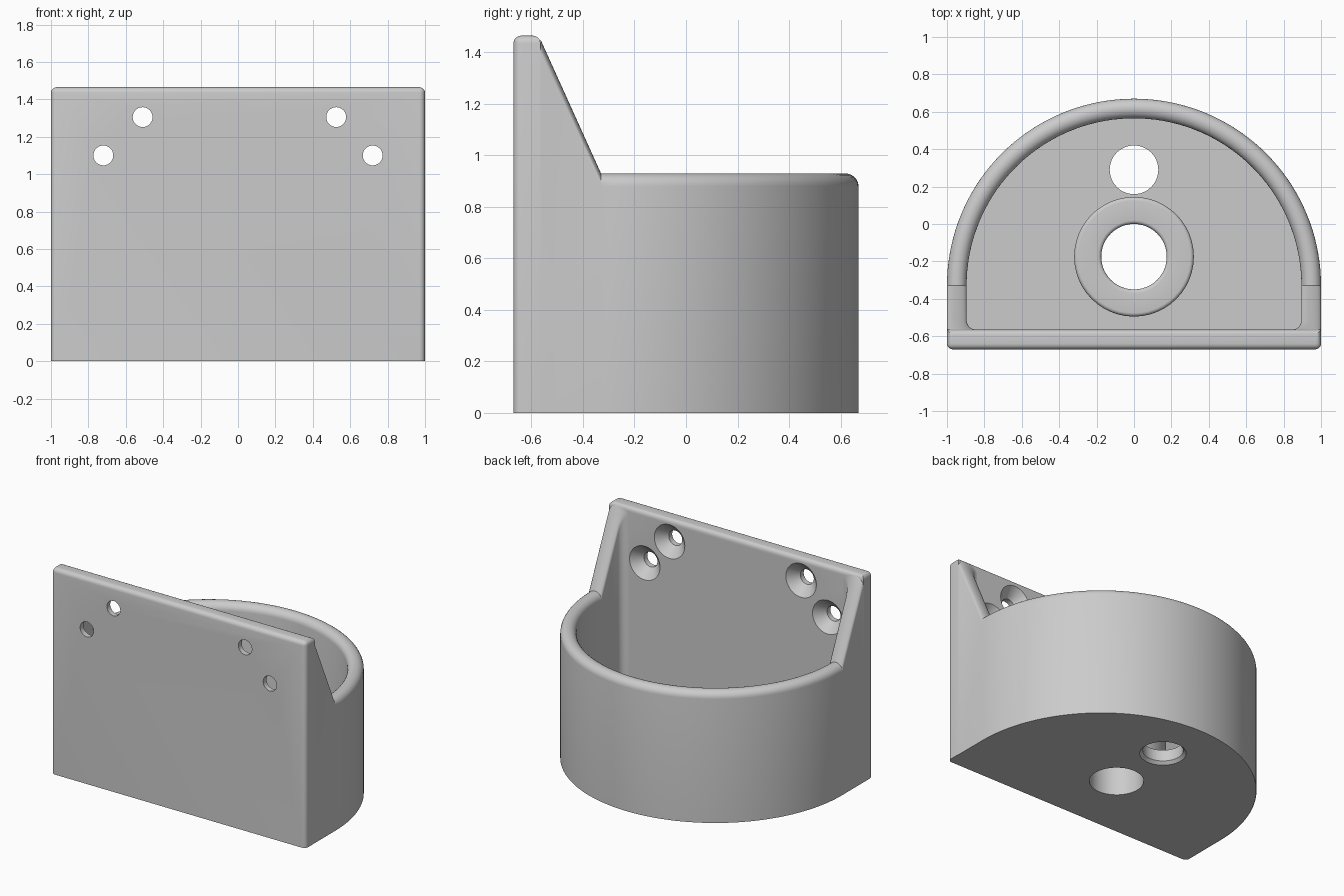
import bpy, bmesh
from math import pi, sin, cos, sqrt, radians
from mathutils import Matrix

cube = bpy.data.objects.get("Cube")
if cube:
    bpy.data.objects.remove(cube, do_unlink=True)

grey = bpy.data.materials.new("plain grey")
grey.use_nodes = True
grey.diffuse_color = (0.6, 0.6, 0.6, 1)
grey.node_tree.nodes["Principled BSDF"].inputs["Base Color"].default_value = (0.6, 0.6, 0.6, 1)

# Main dimensions
FRONT, BACK_OF_PLATE, ARC_Y = -0.67, -0.565, -0.33
RIM, TOP, WALL, FLOOR, BOSS_TOP = 0.93, 1.465, 0.105, 0.1, 0.3
BOSS_Y, BOSS_HOLE = -0.175, 0.175


def make(name, bm):
    bmesh.ops.remove_doubles(bm, verts=bm.verts, dist=1e-5)
    bmesh.ops.recalc_face_normals(bm, faces=bm.faces)
    mesh = bpy.data.meshes.new(name)
    bm.to_mesh(mesh)
    bm.free()
    mesh.materials.append(grey)
    obj = bpy.data.objects.new(name, mesh)
    bpy.context.collection.objects.link(obj)
    return obj


def activate(obj):
    bpy.ops.object.select_all(action='DESELECT')
    obj.select_set(True)
    bpy.context.view_layer.objects.active = obj


def smooth(obj):
    activate(obj)
    bpy.ops.object.shade_smooth_by_angle(angle=radians(30))


def lathe(name, profile, closed=False, matrix=Matrix()):
    """Spin a (radius, height) profile around z, then place it."""
    bm = bmesh.new()
    verts = [bm.verts.new((r, 0, z)) for r, z in profile]
    pairs = list(zip(verts, verts[1:]))
    if closed:
        pairs.append((verts[-1], verts[0]))
    edges = [bm.edges.new(p) for p in pairs]
    bmesh.ops.spin(bm, geom=verts + edges, cent=(0, 0, 0), axis=(0, 0, 1),
                   angle=2 * pi, steps=48, use_merge=True)
    bm.transform(matrix)
    return make(name, bm)


def cut(obj, cutter):
    mod = obj.modifiers.new("hole", 'BOOLEAN')
    mod.operation, mod.solver, mod.object = 'DIFFERENCE', 'EXACT', cutter
    activate(obj)
    bpy.ops.object.modifier_apply(modifier=mod.name)
    bpy.data.objects.remove(cutter, do_unlink=True)


# Curved wall with sloped side gussets: rounded-top section swept round a D path
def crest(y):
    return RIM + max(0, ARC_Y - y) * (1.45 - RIM) / (ARC_Y - BACK_OF_PLATE)


stations = []          # (outer x, outer y, inner x, inner y, crest height)
fillet = 0.05
side = []
for i in range(7):     # inner corner fillet beside the plate
    y = BACK_OF_PLATE + fillet * (1 - cos(pi / 2 * i / 6))
    d = BACK_OF_PLATE + fillet - y
    side.append((1, y, 1 - WALL - fillet + sqrt(max(0, fillet ** 2 - d ** 2)), y, crest(y)))
stations += side
for i in range(73):
    a = pi * i / 72
    r = 1 - WALL
    stations.append((cos(a), ARC_Y + sin(a), r * cos(a), ARC_Y + r * sin(a), RIM))
stations += [(-ox, oy, -ix, iy, h) for ox, oy, ix, iy, h in reversed(side)]

bm = bmesh.new()
rows = []
for ox, oy, ix, iy, h in stations:
    section = [(0, 0)]
    for k in range(13):
        a = pi * k / 12
        section.append(((1 - cos(a)) / 2, h - 0.05 + 0.05 * sin(a)))
    section.append((1, FLOOR / 2))
    rows.append([bm.verts.new((ox + (ix - ox) * t, oy + (iy - oy) * t, z)) for t, z in section])
for a, b in zip(rows, rows[1:]):
    for k in range(len(a) - 1):
        bm.faces.new((a[k], b[k], b[k + 1], a[k + 1]))
smooth(make("curved_wall", bm))

# Mounting plate with softened front corners and top edge
bm = bmesh.new()
bmesh.ops.create_cube(bm, size=1)
bm.transform(Matrix.Translation((0, (FRONT + BACK_OF_PLATE) / 2, TOP / 2))
             @ Matrix.Diagonal((2, BACK_OF_PLATE - FRONT, TOP, 1)))
soft = []
for e in bm.edges:
    mid = (e.verts[0].co + e.verts[1].co) / 2
    front_upright = mid.y < FRONT + 0.01 and abs(mid.x) > 0.9
    if mid.z > TOP - 0.01 or front_upright:
        soft.append(e)
bmesh.ops.bevel(bm, geom=soft, offset=0.03, segments=5, profile=0.5, affect='EDGES')
plate = make("mounting_plate", bm)

# Countersunk screw holes, wide on the inner side
screw = [(0, -0.2), (0.053, -0.2), (0.053, -0.067), (0.125, 0.005), (0.125, 0.05), (0, 0.05)]
for x, z in ((-0.51, 1.305), (0.525, 1.305), (-0.72, 1.1), (0.72, 1.1)):
    place = Matrix.Translation((x, BACK_OF_PLATE, z)) @ Matrix.Rotation(-pi / 2, 4, 'X')
    cut(plate, lathe("screw_cutter", screw, matrix=place))
smooth(plate)

# Floor slab inside the wall
bm = bmesh.new()
r = 0.998
outline = [(r, BACK_OF_PLATE)]
outline += [(r * cos(pi * i / 72), ARC_Y + r * sin(pi * i / 72)) for i in range(73)]
outline.append((-r, BACK_OF_PLATE))
base = bm.faces.new([bm.verts.new((x, y, 0)) for x, y in outline])
top = bmesh.ops.extrude_face_region(bm, geom=[base])["geom"]
bmesh.ops.translate(bm, vec=(0, 0, FLOOR), verts=[v for v in top if isinstance(v, bmesh.types.BMVert)])
floor = make("floor", bm)
cut(floor, lathe("boss_cutter", [(0, -0.1), (BOSS_HOLE, -0.1), (BOSS_HOLE, 0.2), (0, 0.2)],
                 matrix=Matrix.Translation((0, BOSS_Y, 0))))
cut(floor, lathe("cable_cutter", [(0, -0.1), (0.15, -0.1), (0.15, 0), (0.13, 0.02), (0.13, 0.2), (0, 0.2)],
                 matrix=Matrix.Translation((0, 0.29, 0))))
smooth(floor)

# Raised boss round the main hole, with rounded rims
boss = [(BOSS_HOLE, FLOOR)]
e = 0.02
for i in range(6):
    a = pi / 2 * i / 5
    boss.append((BOSS_HOLE + e - e * cos(a), BOSS_TOP - e + e * sin(a)))
for i in range(6):
    a = pi / 2 * i / 5
    boss.append((0.32 - e + e * sin(a), BOSS_TOP - e + e * cos(a)))
boss.append((0.32, FLOOR))
smooth(lathe("floor_boss", boss, matrix=Matrix.Translation((0, BOSS_Y, 0))))
